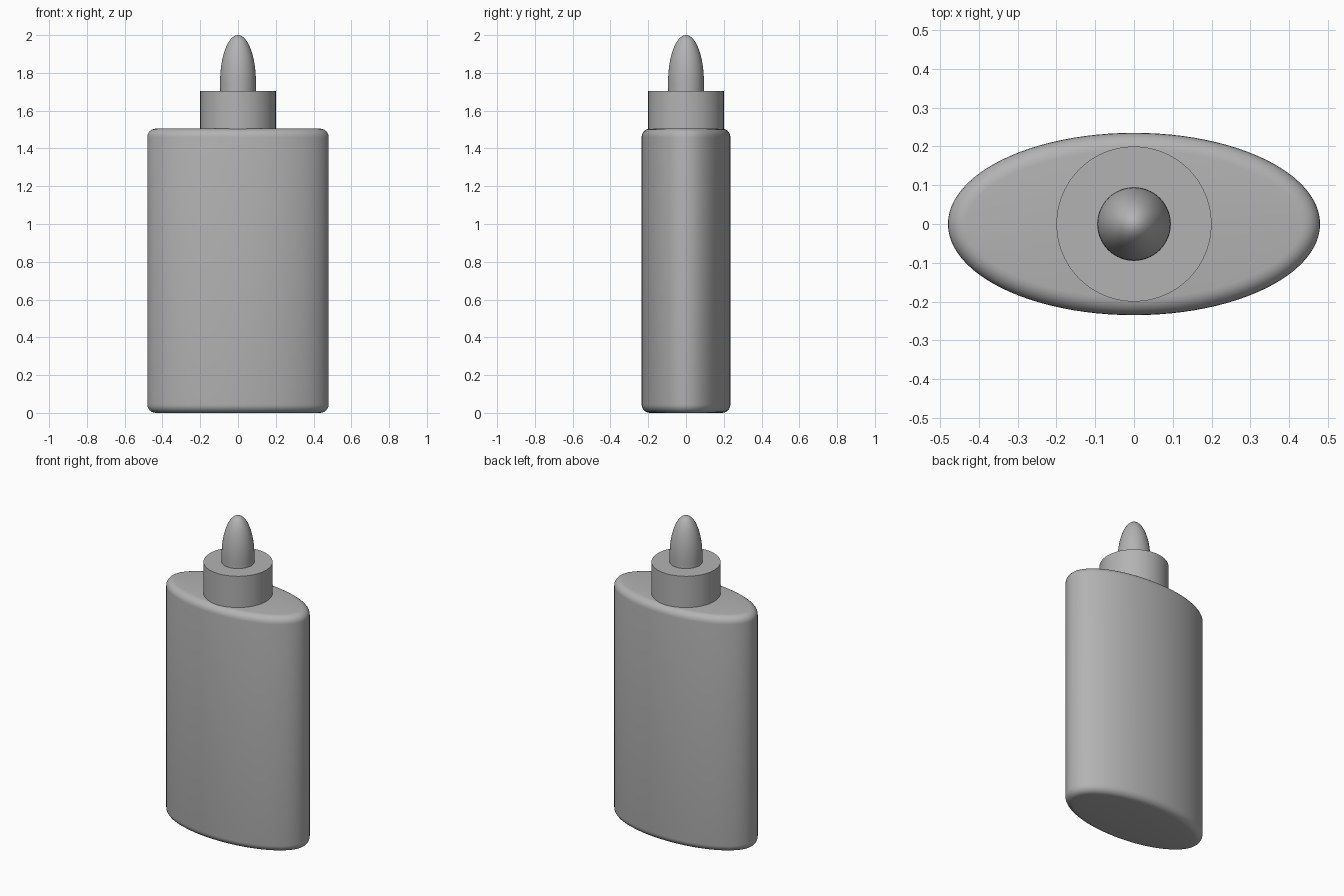
import bpy
from math import radians, sin, cos, pi

cube = bpy.data.objects.get("Cube")
if cube:
    bpy.data.objects.remove(cube)

# One plain grey plastic
GREY = (0.45, 0.45, 0.45, 1)
plastic = bpy.data.materials.new("grey plastic")
plastic.use_nodes = True
plastic.diffuse_color = GREY
plastic.node_tree.nodes["Principled BSDF"].inputs["Base Color"].default_value = GREY


def lathe(name, profile, sides=96, squash=1.0):
    """Closed solid from (radius, z) rings; a zero radius makes a tip."""
    verts, rings = [], []
    for r, z in profile:
        count = sides if r > 0 else 1
        rings.append(range(len(verts), len(verts) + count))
        for i in range(count):
            a = 2 * pi * i / sides
            verts.append((r * cos(a), r * squash * sin(a), z))
    faces = [tuple(reversed(rings[0]))]
    for low, high in zip(rings, rings[1:]):
        for i in range(sides):
            j = (i + 1) % sides
            if len(high) == 1:
                faces.append((low[i], low[j], high[0]))
            else:
                faces.append((low[i], low[j], high[j], high[i]))
    if len(rings[-1]) > 1:
        faces.append(tuple(rings[-1]))
    mesh = bpy.data.meshes.new(name)
    mesh.from_pydata(verts, [], faces)
    mesh.materials.append(plastic)
    obj = bpy.data.objects.new(name, mesh)
    bpy.context.collection.objects.link(obj)
    return obj


def smooth(obj):
    bpy.ops.object.select_all(action="DESELECT")
    obj.select_set(True)
    bpy.context.view_layer.objects.active = obj
    bpy.ops.object.shade_smooth_by_angle(angle=radians(35))


# Oval bottle body with rounded top and bottom rims
body = lathe("bottle_body", [(0.48, 0), (0.48, 1.505)], squash=0.49)
bevel = body.modifiers.new("rounded_rims", "BEVEL")
bevel.width = 0.045
bevel.segments = 6
bevel.limit_method = "ANGLE"
bevel.angle_limit = radians(60)
bpy.context.view_layer.objects.active = body
body.select_set(True)
bpy.ops.object.modifier_apply(modifier=bevel.name)

# Round collar
collar = lathe("cap_collar", [(0.2, 1.49), (0.2, 1.705)])

# Domed nozzle
STEPS = 16
dome = [(0.095 * cos(t * pi / 2 / STEPS), 1.75 + 0.25 * sin(t * pi / 2 / STEPS))
        for t in range(STEPS)]
nozzle = lathe("nozzle", [(0.095, 1.69)] + dome + [(0, 2.0)], sides=64)

for part in (body, collar, nozzle):
    smooth(part)
